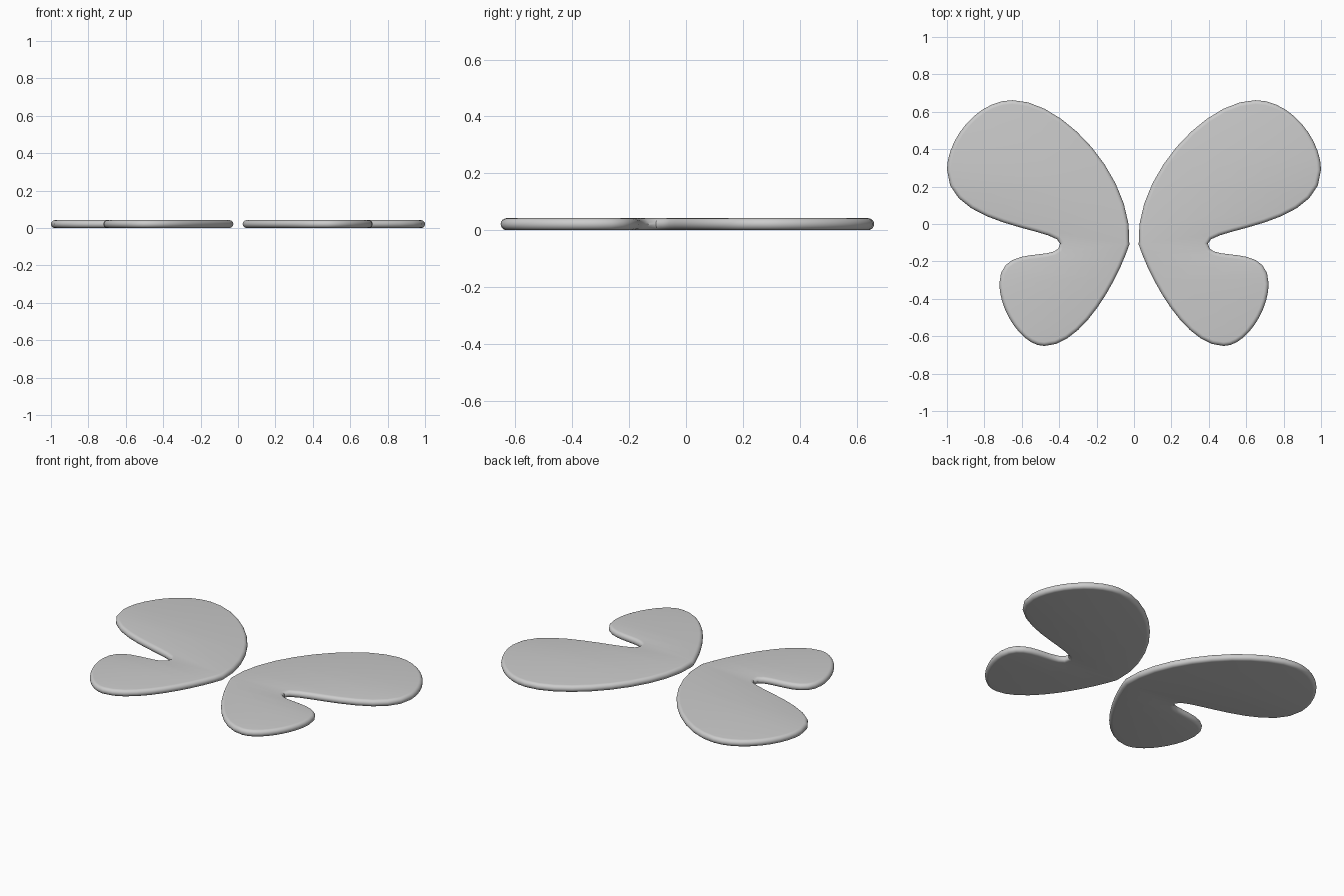
import bpy

if "Cube" in bpy.data.objects:
    bpy.data.objects.remove(bpy.data.objects["Cube"])

R = 0.021  # half thickness, also the rim radius

# Wing outline: (incoming handle, knot, outgoing handle)
OUTLINE = [
    ((0.08, -0.28), (0.025, -0.11), (0.00, 0.25)),     # inner edge
    ((0.38, 0.662), (0.65, 0.662), (0.84, 0.662)),     # upper lobe tip
    ((1.00, 0.45), (1.00, 0.29), (1.00, -0.02)),       # outer side
    ((0.395, -0.02), (0.395, -0.105), (0.395, -0.215)),  # notch
    ((0.72, -0.09), (0.72, -0.32), (0.72, -0.46)),     # lower lobe side
    ((0.60, -0.652), (0.48, -0.652), (0.27, -0.652)),  # lower lobe tip
]


def wing(name, side):
    """Filled outline with a rounded rim, turned into a mesh."""
    curve = bpy.data.curves.new(name, 'CURVE')
    curve.dimensions = '2D'
    curve.fill_mode = 'BOTH'
    curve.resolution_u = 10
    curve.bevel_depth = R
    curve.bevel_resolution = 4
    curve.offset = -R
    spline = curve.splines.new('BEZIER')
    spline.bezier_points.add(len(OUTLINE) - 1)
    spline.use_cyclic_u = True
    # walk the mirrored outline backwards so both wings wind the same way
    rows = OUTLINE if side > 0 else [r[::-1] for r in OUTLINE[::-1]]
    for p, (a, k, b) in zip(spline.bezier_points, rows):
        p.handle_left_type = p.handle_right_type = 'FREE'
        p.co = (side * k[0], k[1], 0)
        p.handle_left = (side * a[0], a[1], 0)
        p.handle_right = (side * b[0], b[1], 0)
    ob = bpy.data.objects.new(name, curve)
    ob.location.z = R
    bpy.context.collection.objects.link(ob)
    bpy.ops.object.select_all(action='DESELECT')
    ob.select_set(True)
    bpy.context.view_layer.objects.active = ob
    bpy.ops.object.convert(target='MESH')
    # weld the caps to the rim
    bpy.ops.object.mode_set(mode='EDIT')
    bpy.ops.mesh.select_all(action='SELECT')
    bpy.ops.mesh.remove_doubles(threshold=0.0005)
    bpy.ops.mesh.normals_make_consistent(inside=False)
    bpy.ops.object.mode_set(mode='OBJECT')
    bpy.ops.object.shade_smooth_by_angle(angle=0.6)


wing("right_wing", 1)
wing("left_wing", -1)
